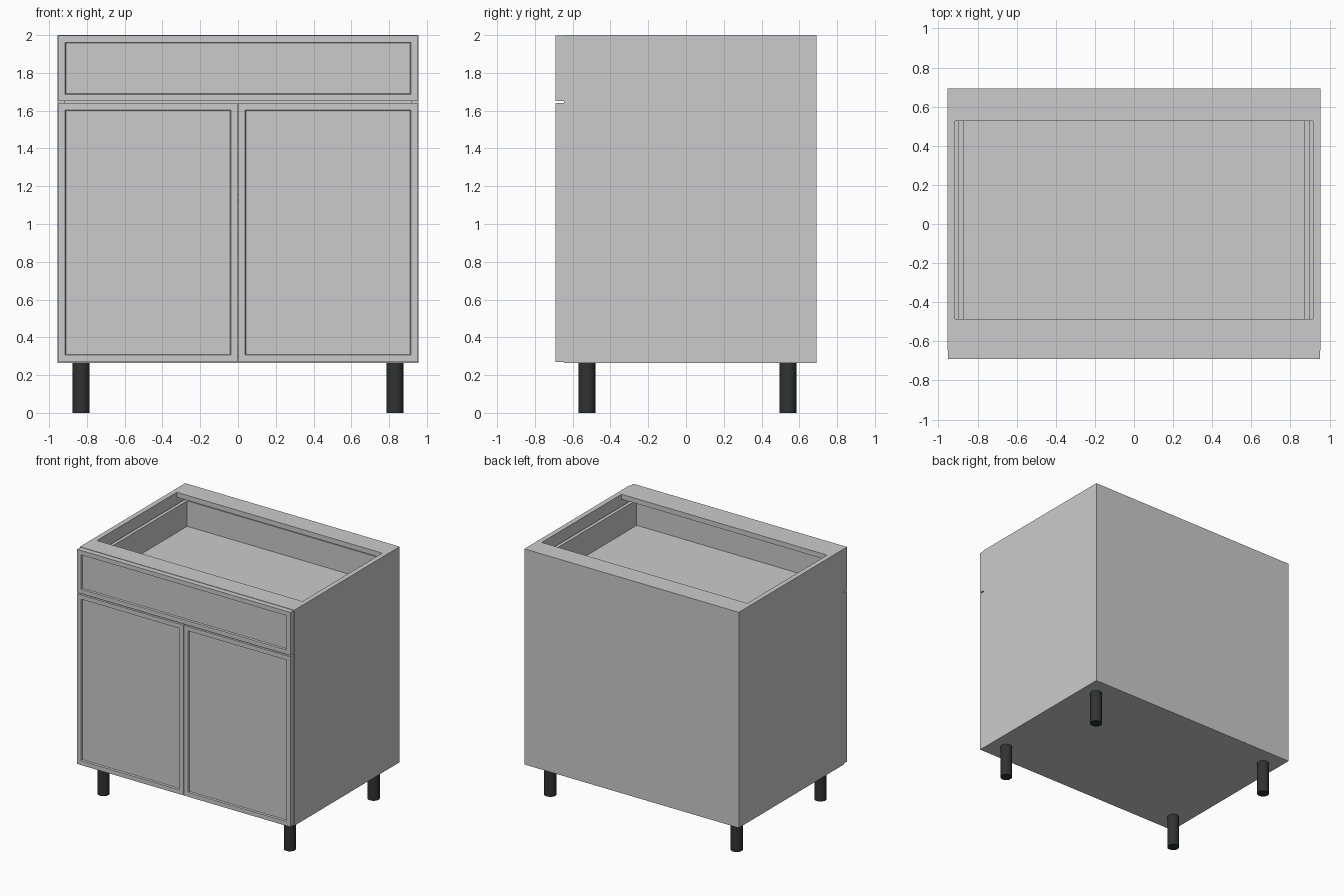
import bpy, bmesh
from mathutils import Matrix, Vector

if "Cube" in bpy.data.objects:
    bpy.data.objects.remove(bpy.data.objects["Cube"])


def box_bmesh(lo, hi):
    lo, hi = Vector(lo), Vector(hi)
    bm = bmesh.new()
    bmesh.ops.create_cube(bm, size=1, matrix=Matrix.Translation((lo + hi) / 2)
                          @ Matrix.Diagonal((*(hi - lo), 1)))
    return bm


def finish(bm, name):
    mesh = bpy.data.meshes.new(name)
    bm.to_mesh(mesh)
    bm.free()
    obj = bpy.data.objects.new(name, mesh)
    bpy.context.collection.objects.link(obj)
    return obj


def box(name, lo, hi):
    return finish(box_bmesh(lo, hi), name)


def shaker_front(name, x0, x1, z0, z1):
    # slab whose front face has a narrow frame around a recessed panel
    bm = box_bmesh((x0, FRONT, z0), (x1, Y0, z1))
    bm.normal_update()
    face = min(bm.faces, key=lambda f: f.calc_center_median().y)
    bmesh.ops.inset_individual(bm, faces=[face], thickness=0.05)
    bmesh.ops.inset_individual(bm, faces=[face], thickness=0.006, depth=-0.012)
    return finish(bm, name)


W, T = 0.955, 0.04                  # half width, board thickness
FRONT, Y0, Y1 = -0.69, -0.647, 0.692
Z0, Z1 = 0.265, 2.0
IN = W - T

# Carcass
for side, s in (("left", -1), ("right", 1)):
    a, b = sorted((s * IN, s * W))
    box(side + "_side_panel", (a, Y0, Z0), (b, Y1, Z1))
box("bottom_panel", (-IN, Y0, Z0), (IN, Y1 - T, Z0 + T))
box("back_panel", (-IN, Y1 - T, Z0), (IN, Y1, Z1))
box("front_top_rail", (-IN, Y0, Z1 - T), (IN, -0.487, Z1))
box("back_top_rail", (-IN, 0.528, Z1 - T), (IN, Y1 - T, Z1))
box("shelf", (-IN, -0.6, 1.12), (IN, Y1 - T, 1.16))

# Drawer box below the rails
D, DZ0, DZ1, DY = 0.9, 1.67, 1.915, 0.625
for side, s in (("left", -1), ("right", 1)):
    a, b = sorted((s * (D - 0.027), s * D))
    box(side + "_drawer_side", (a, Y0, DZ0), (b, DY, DZ1))
DI = D - 0.027
box("drawer_bottom", (-DI, Y0, 1.685), (DI, DY, 1.71))
box("drawer_back", (-DI, DY - 0.025, 1.71), (DI, DY, DZ1))
box("drawer_inner_front", (-DI, Y0, 1.71), (DI, Y0 + 0.027, DZ1))

# Drawer front and doors
shaker_front("drawer_front", -0.951, 0.951, 1.65, 1.997)
shaker_front("left_door", -0.951, -0.003, 0.27, 1.64)
shaker_front("right_door", 0.003, 0.951, 0.27, 1.64)

# Legs
black = bpy.data.materials.new("black_plastic")
black.diffuse_color = (0.03, 0.032, 0.032, 1)
black.use_nodes = True
black.node_tree.nodes["Principled BSDF"].inputs["Base Color"].default_value = black.diffuse_color
for yname, y in (("front", -0.525), ("back", 0.54)):
    for xname, x in (("left", -0.83), ("right", 0.83)):
        bpy.ops.mesh.primitive_cylinder_add(vertices=32, radius=0.045, depth=Z0,
                                            location=(x, y, Z0 / 2))
        leg = bpy.context.object
        leg.name = f"{yname}_{xname}_leg"
        leg.data.materials.append(black)
        bpy.ops.object.shade_smooth_by_angle()
